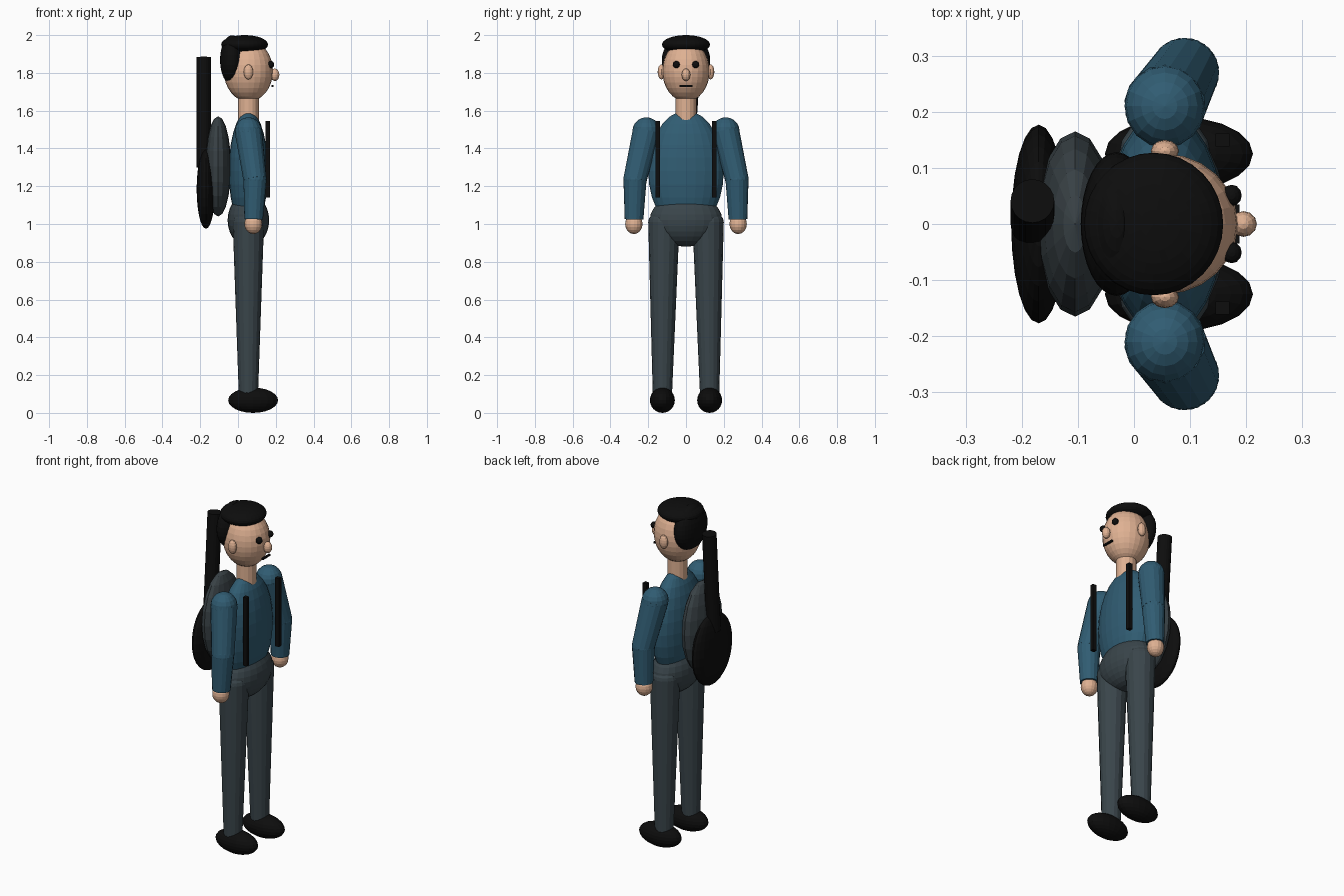
import bpy
from mathutils import Vector

cube = bpy.data.objects.get("Cube")
if cube:
    bpy.data.objects.remove(cube, do_unlink=True)


def material(name, rgb):
    m = bpy.data.materials.new(name)
    m.use_nodes = True
    m.diffuse_color = (*rgb, 1)
    bsdf = next(n for n in m.node_tree.nodes if n.type == 'BSDF_PRINCIPLED')
    bsdf.inputs["Base Color"].default_value = (*rgb, 1)
    return m


skin = material("skin", (0.74, 0.44, 0.29))
blue = material("shirt blue", (0.03, 0.108, 0.17))
slate = material("trouser slate", (0.042, 0.06, 0.07))
grey = material("pack grey", (0.04, 0.053, 0.06))
black = material("black", (0.004, 0.004, 0.004))


def finish(name, mat):
    ob = bpy.context.object
    ob.name = name
    ob.data.materials.append(mat)
    return ob


def ball(name, mat, centre, radii, segments=16, rings=10):
    bpy.ops.mesh.primitive_uv_sphere_add(segments=segments, ring_count=rings, radius=1, location=centre)
    ob = finish(name, mat)
    ob.scale = radii
    return ob


def limb(name, mat, start, end, r1, r2, sides=16):
    a, b = Vector(start), Vector(end)
    bpy.ops.mesh.primitive_cone_add(vertices=sides, radius1=r1, radius2=r2,
                                    depth=(b - a).length, location=(a + b) / 2)
    ob = finish(name, mat)
    ob.rotation_euler = (b - a).to_track_quat('Z', 'Y').to_euler()
    return ob


def box(name, mat, centre, size):
    bpy.ops.mesh.primitive_cube_add(size=1, location=centre)
    ob = finish(name, mat)
    ob.scale = size
    return ob


MID = 0.055  # x of the body axis

# Head, neck and hair
ball("head", skin, (MID, 0, 1.81), (0.13, 0.125, 0.162), 24, 16)
limb("neck", skin, (MID, 0, 1.55), (MID, 0, 1.69), 0.055, 0.055)
ball("hair_top", black, (0.035, 0, 1.95), (0.124, 0.127, 0.05), 32, 16)
ball("hair_back", black, (-0.031, 0, 1.868), (0.064, 0.128, 0.131), 32, 16)
ball("nose", skin, (0.195, 0, 1.79), (0.024, 0.023, 0.033), 12, 8)
box("mouth", black, (0.183, 0, 1.73), (0.01, 0.07, 0.01))

# Torso and hips
ball("torso", blue, (MID, 0, 1.28), (0.104, 0.2, 0.32), 24, 14)
ball("pelvis", slate, (MID, 0, 1.02), (0.11, 0.192, 0.14), 24, 14)

# Paired parts
for side, s in (("left", 1), ("right", -1)):
    ball(side + "_ear", skin, (MID, s * 0.13, 1.805), (0.025, 0.02, 0.04), 12, 8)
    ball(side + "_eye", black, (0.174, s * 0.051, 1.844), (0.018, 0.019, 0.019), 12, 8)

    shoulder = (MID, s * 0.21, 1.49)
    elbow = (0.09, s * 0.27, 1.235)
    wrist = (0.083, s * 0.275, 1.025)
    ball(side + "_shoulder", blue, shoulder, (0.072, 0.074, 0.075))
    limb(side + "_upper_arm", blue, shoulder, elbow, 0.073, 0.062)
    ball(side + "_elbow", blue, elbow, (0.062, 0.062, 0.062))
    limb(side + "_forearm", blue, elbow, wrist, 0.062, 0.05)
    ball(side + "_hand", skin, (0.081, s * 0.276, 1.0), (0.047, 0.046, 0.053))

    ball(side + "_hip", slate, (MID, s * 0.117, 1.01), (0.083, 0.083, 0.06))
    limb(side + "_leg", slate, (MID, s * 0.125, 0.1), (MID, s * 0.117, 1.01), 0.051, 0.083)
    ball(side + "_shoe", black, (0.08, s * 0.125, 0.067), (0.132, 0.066, 0.067), 20, 12)
    box(side + "_strap", black, (0.158, s * 0.15, 1.342), (0.025, 0.023, 0.405))

# Load carried on the back
ball("backpack", grey, (-0.105, 0, 1.305), (0.068, 0.165, 0.265))
ball("case_body", black, (-0.17, 0, 1.185), (0.049, 0.177, 0.21), 24, 14)
limb("case_neck", black, (-0.181, 0.0, 1.3), (-0.181, 0.041, 1.883), 0.039, 0.039, 20)
